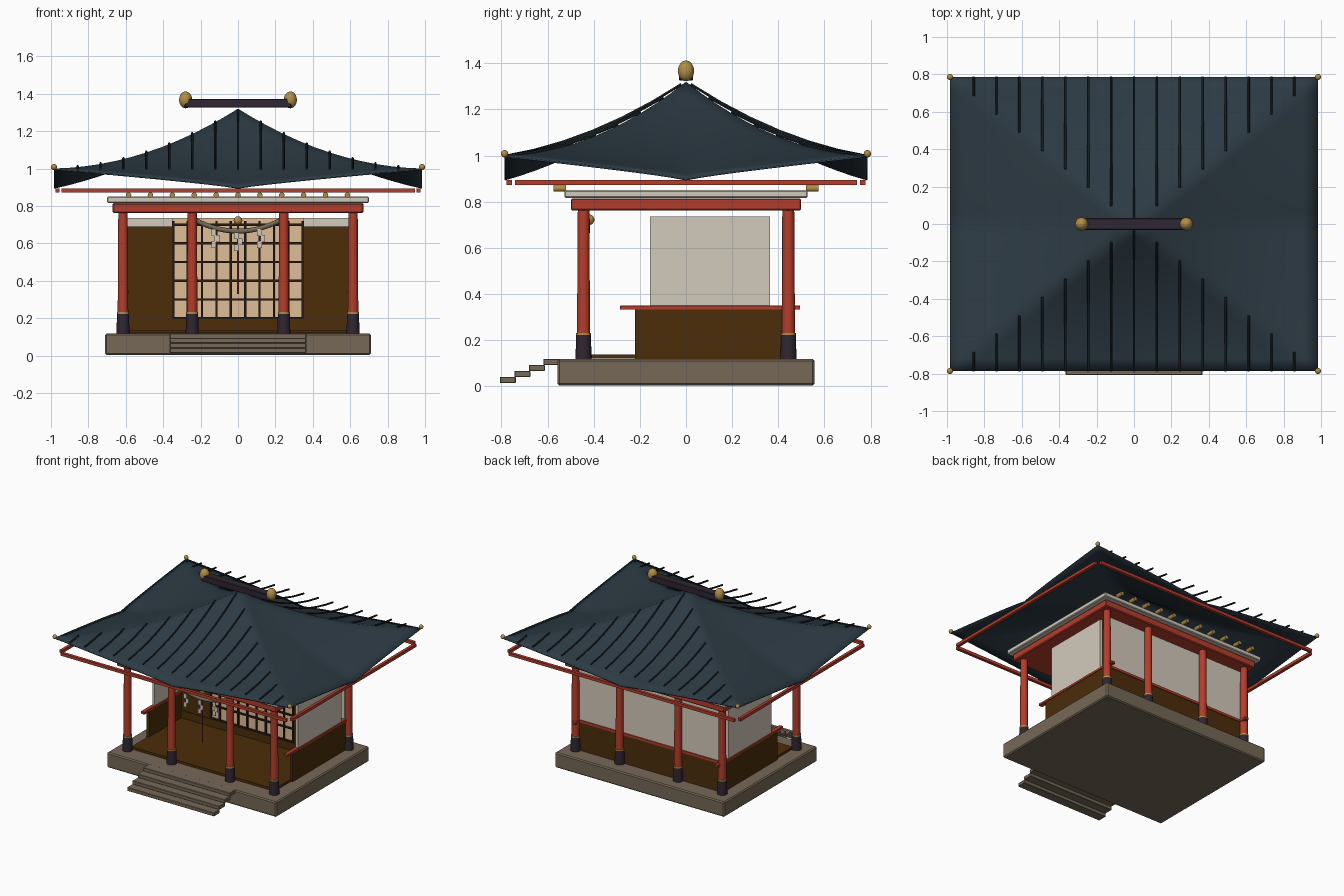
import bpy, bmesh, math
from mathutils import Vector

if "Cube" in bpy.data.objects:
    bpy.data.objects.remove(bpy.data.objects["Cube"])


def mat(name, r, g, b):
    m = bpy.data.materials.new(name)
    m.diffuse_color = (r, g, b, 1)
    m.use_nodes = True
    m.node_tree.nodes["Principled BSDF"].inputs["Base Color"].default_value = m.diffuse_color
    return m


RED = mat("vermilion", .46, .047, .024)
ROOF = mat("slate_blue", .026, .043, .058)
RIB = mat("dark_slate", .012, .02, .026)
STONE = mat("stone", .18, .14, .095)
BROWN = mat("brown_wood", .072, .026, .003)
WHITE = mat("plaster", .65, .59, .5)
GOLD = mat("gold", .45, .27, .06)
DARK = mat("dark_plum", .03, .019, .032)
TAN = mat("paper_tan", .74, .51, .31)
LATTICE = mat("lattice_wood", .02, .01, .006)


def add(name, bm, m, smooth=None):
    me = bpy.data.meshes.new(name)
    bmesh.ops.recalc_face_normals(bm, faces=bm.faces)
    bm.to_mesh(me)
    bm.free()
    me.materials.append(m)
    o = bpy.data.objects.new(name, me)
    bpy.context.collection.objects.link(o)
    if smooth:
        bpy.ops.object.select_all(action='DESELECT')
        o.select_set(True)
        bpy.context.view_layer.objects.active = o
        bpy.ops.object.shade_smooth_by_angle(angle=math.radians(smooth))
    return o


def box(name, m, x0, x1, y0, y1, z0, z1, bevel=0):
    bm = bmesh.new()
    bmesh.ops.create_cube(bm, size=1)
    for v in bm.verts:
        v.co = ((x0 + x1) / 2 + v.co.x * (x1 - x0), (y0 + y1) / 2 + v.co.y * (y1 - y0),
                (z0 + z1) / 2 + v.co.z * (z1 - z0))
    if bevel:
        bmesh.ops.bevel(bm, geom=bm.edges[:], offset=bevel, segments=1, affect='EDGES')
    return add(name, bm, m)


def post(name, m, x, y, z0, z1, r0, r1=None):
    bm = bmesh.new()
    bmesh.ops.create_cone(bm, cap_ends=True, segments=20, radius1=r0,
                          radius2=r0 if r1 is None else r1, depth=z1 - z0)
    bmesh.ops.translate(bm, verts=bm.verts, vec=(x, y, (z0 + z1) / 2))
    return add(name, bm, m, 40)


def ball(name, m, x, y, z, r, rz=None):
    bm = bmesh.new()
    bmesh.ops.create_uvsphere(bm, u_segments=20, v_segments=12, radius=r)
    for v in bm.verts:
        v.co = Vector((x, y, z)) + Vector((v.co.x, v.co.y, v.co.z * (rz or r) / r))
    return add(name, bm, m, 60)


def tube(name, m, pts, r, seg=8):
    # round bar swept along points lying in a vertical plane
    bm = bmesh.new()
    pts = [Vector(p) for p in pts]
    rings = []
    for i, p in enumerate(pts):
        d = (pts[min(i + 1, len(pts) - 1)] - pts[max(i - 1, 0)]).normalized()
        side = d.cross(Vector((0, 0, 1)))
        side = side.normalized() if side.length > .01 else Vector((1, 0, 0))
        up = side.cross(d)
        rings.append([bm.verts.new(p + r * (side * math.cos(a) + up * math.sin(a)))
                      for a in [2 * math.pi * k / seg for k in range(seg)]])
    for a, b in zip(rings, rings[1:]):
        for k in range(seg):
            bm.faces.new((a[k], a[(k + 1) % seg], b[(k + 1) % seg], b[k]))
    bm.faces.new(rings[0])
    bm.faces.new(rings[-1])
    return add(name, bm, m, 50)


# stone base and steps
box("stone_base", STONE, -.71, .71, -.557, .557, .004, .118, .008)
for i in range(4):
    y = -.807 + i * .063
    box(f"step_{i}", STONE, -.365, .365, y, y + .07, .014 + i * .026, .041 + i * .026, .003)

# floor, skirting, rails and plaster walls
box("floor", BROWN, -.6, .6, -.42, .42, .12, .138)
for s, n in ((-1, "left"), (1, "right")):
    box(n + "_skirting", BROWN, s * .6 - .011, s * .6 + .011, -.22, .43, .116, .332)
    box(n + "_wall", WHITE, s * .6 - .01, s * .6 + .01, -.155, .365, .332, .735)
    box(n + "_rail", RED, s * .6 - .016, s * .6 + .016, -.285, .495, .332, .35, .002)
box("back_skirting", BROWN, -.6, .6, .412, .432, .116, .332)
box("back_wall", WHITE, -.6, .6, .416, .43, .332, .735)
box("back_rail", RED, -.6, .6, .408, .438, .332, .35)

# paper screen with lattice and side panels
Y = .18
box("screen_sill", BROWN, -.59, .59, Y - .02, Y + .02, .138, .195)
box("paper_screen", TAN, -.35, .35, Y - .008, Y + .008, .195, .735)
for s, n in ((-1, "left"), (1, "right")):
    box(n + "_door_panel", BROWN, min(s * .35, s * .59), max(s * .35, s * .59), Y - .015, Y + .015, .195, .69)
for i in range(10):
    x = -.346 + i * .0769
    box(f"lattice_upright_{i}", LATTICE, x - .006, x + .006, Y - .018, Y - .006, .195, .72)
for i in range(6):
    z = .2 + i * .1
    box(f"lattice_bar_{i}", LATTICE, -.35, .35, Y - .018, Y - .006, z - .006, z + .006)

# eight columns with dark feet and gold rings
for y, n in ((-.444, "front"), (.444, "back")):
    for i, x in enumerate((-.615, -.245, .245, .615)):
        post(f"{n}_column_{i}", RED, x, y, .118, .77, .029, .025)
        post(f"{n}_column_foot_{i}", DARK, x, y, .118, .222, .035, .032)
        post(f"{n}_column_ring_{i}", GOLD, x, y, .222, .232, .032)

# beam slab, plaster plate, gold rafter ends
box("beam_slab", RED, -.67, .67, -.499, .499, .762, .815, .006)
box("upper_plate", WHITE, -.7, .7, -.527, .527, .817, .85, .005)
for i in range(-5, 6):
    for s, n in ((-1, "front"), (1, "back")):
        tube(f"{n}_rafter_end_{i + 5}", GOLD, [(i * .117, s * .52, .858), (i * .117, s * .575, .858)], .015, 10)

# red eave frame
for s, n in ((-1, "a"), (1, "b")):
    box("eave_bar_long_" + n, RED, -.945, .945, s * .766 - .011, s * .766 + .011, .872, .894)
    box("eave_bar_short_" + n, RED, s * .965 - .011, s * .965 + .011, -.74, .74, .872, .894)

# curved hip roof: sagging slopes, lifted corners
W, D = .985, .787


def roof_z(x, y):
    a, b = abs(x) / W, abs(y) / D
    t = max(a, b)
    s = min(a, b) / t if t > 0 else 0
    return 1.32 - .42 * t - .2 * t * (1 - t) + .1 * t ** 2 * s ** .85


N = 24
bm = bmesh.new()
grid = []
for i in range(N + 1):
    xs = W * (2 * i / N - 1)
    grid.append([bm.verts.new((xs, D * (2 * j / N - 1), roof_z(xs, D * (2 * j / N - 1))))
                 for j in range(N + 1)])
for i in range(N):
    for j in range(N):
        q = [grid[i][j], grid[i + 1][j], grid[i + 1][j + 1], grid[i][j + 1]]
        # split each cell along the hip direction
        k = 0 if (i < N / 2) == (j < N / 2) else 1
        bm.faces.new((q[k], q[k + 1], q[k + 2]))
        bm.faces.new((q[k], q[k + 2], q[(k + 3) % 4]))
roof = add("roof", bm, ROOF, 60)
sol = roof.modifiers.new("thickness", 'SOLIDIFY')
sol.thickness = .008
sol.offset = -1

# roof ribs running from the hips to the eaves, bowing slightly
for i in range(-7, 8):
    x = i * .1225
    for s, n in ((-1, "front"), (1, "back")):
        y0 = max(abs(x) / W * D, .02)
        z0 = roof_z(x, y0) + .006
        pts = []
        for k in range(7):
            y = y0 + (D - y0) * k / 6
            chord = z0 + (.985 - z0) * k / 6
            hip = roof_z(y / D * W, y) + .004
            pts.append((x, s * y, .35 * chord + .65 * hip))
        tube(f"{n}_roof_rib_{i + 7}", RIB, pts, .0065, 6)

# ridge bar and gold finials
box("ridge_bar", DARK, -.285, .285, -.031, .031, 1.326, 1.373, .004)
for s, n in ((-1, "left"), (1, "right")):
    ball(n + "_ridge_finial", GOLD, s * .28, 0, 1.367, .035, .045)
    for u, k in ((-1, "front"), (1, "back")):
        ball(f"{k}_{n}_corner_finial", GOLD, s * .984, u * .786, 1.008, .016)

# hanging rope, bell, cord and folded paper streamers
tube("rope", STONE, [(.23 * k / 8, -.43, .665 + .06 * (k / 8) ** 2) for k in range(-8, 9)], .013)
ball("bell", GOLD, 0, -.42, .722, .023)
tube("bell_cord", RED, [(0, -.425, .7), (0, -.425, .33)], .005)
for i, x in enumerate((-.122, 0, .122)):
    top = .655 + .06 * (x / .23) ** 2
    for k in range(3):
        cx = x + (.01 if k % 2 else -.008)
        box(f"streamer_{i}_{k}", WHITE, cx - .013, cx + .013, -.45, -.445,
            top - .032 * (k + 1), top - .032 * k + .004)
